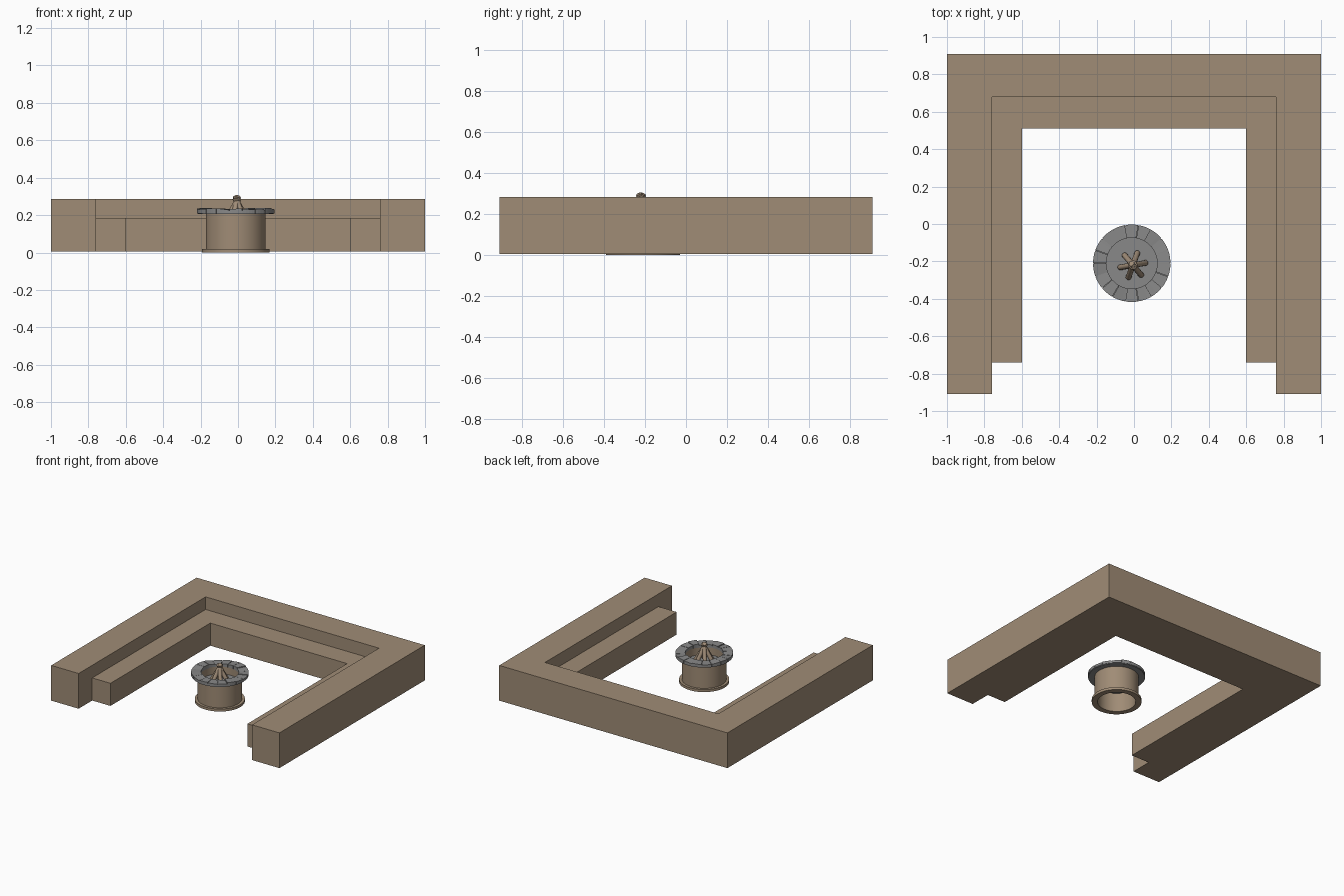
import bpy, bmesh, math, random
from mathutils import Vector

if "Cube" in bpy.data.objects:
    bpy.data.objects.remove(bpy.data.objects["Cube"])

random.seed(4)
CX, CY = -0.012, -0.21          # fire pit centre


def material(name, rgb):
    m = bpy.data.materials.new(name)
    m.diffuse_color = (*rgb, 1)
    m.use_nodes = True
    m.node_tree.nodes["Principled BSDF"].inputs["Base Color"].default_value = m.diffuse_color
    return m


TAN = material("tan stone", (0.35, 0.262, 0.18))
GREY = material("grey stone", (0.25, 0.25, 0.25))
WOOD = material("log wood", (0.35, 0.262, 0.185))


def finish(name, bm, mat, smooth=False):
    bmesh.ops.recalc_face_normals(bm, faces=bm.faces[:])
    me = bpy.data.meshes.new(name)
    bm.to_mesh(me)
    bm.free()
    me.materials.append(mat)
    ob = bpy.data.objects.new(name, me)
    bpy.context.collection.objects.link(ob)
    if smooth:
        bpy.ops.object.select_all(action='DESELECT')
        ob.select_set(True)
        bpy.context.view_layer.objects.active = ob
        bpy.ops.object.shade_smooth_by_angle(angle=math.radians(35))
    return ob


def u_wall(name, xo, yo, xi, yi, front, z0, z1):
    """U-shaped prism, open towards the front."""
    pts = [(-xo, front), (-xo, yo), (xo, yo), (xo, front),
           (xi, front), (xi, yi), (-xi, yi), (-xi, front)]
    bm = bmesh.new()
    face = bm.faces.new([bm.verts.new((x, y, z0)) for x, y in pts])
    ext = bmesh.ops.extrude_face_region(bm, geom=[face])
    top = [v for v in ext["geom"] if isinstance(v, bmesh.types.BMVert)]
    bmesh.ops.translate(bm, verts=top, vec=(0, 0, z1 - z0))
    return finish(name, bm, TAN)


def lathe(name, profile, mat, closed=True, n=64):
    """Spin an (r, z) profile about the pit axis."""
    bm = bmesh.new()
    rings = [[bm.verts.new((CX + r * math.cos(2 * math.pi * i / n),
                            CY + r * math.sin(2 * math.pi * i / n), z))
              for i in range(n)] for r, z in profile]
    pairs = list(zip(rings, rings[1:] + rings[:1]))
    for a, b in pairs if closed else pairs[:-1]:
        for i in range(n):
            j = (i + 1) % n
            bm.faces.new((a[i], a[j], b[j], b[i]))
    return finish(name, bm, mat, True)


def tube(r0, r1, z0, z1):
    return [(r0, z0), (r1, z0), (r1, z1), (r0, z1)]


# Surrounding back wall and the lower bench inside it
u_wall("back_wall", 1.0, 0.91, 0.76, 0.68, -0.91, 0.006, 0.285)
u_wall("bench_seat", 0.76, 0.68, 0.60, 0.51, -0.74, 0.006, 0.185)

# Fire pit: foot ring, hollow body, lip under the cap stones
lathe("pit_foot", tube(0.138, 0.18, 0.0, 0.02), TAN)
lathe("pit_body", tube(0.138, 0.16, 0.01, 0.21), TAN)
lathe("cap_bed", tube(0.138, 0.203, 0.205, 0.224), GREY)

# Ash bed inside the pit
bm = bmesh.new()
bmesh.ops.create_circle(bm, cap_ends=True, segments=48, radius=0.139)
bmesh.ops.translate(bm, verts=bm.verts[:], vec=(CX, CY, 0.15))
finish("ash_bed", bm, GREY)

# Ring of uneven wedge-shaped cap stones
bm = bmesh.new()
COUNT = 18
for k in range(COUNT):
    a0 = 2 * math.pi * (k + 0.02) / COUNT
    a1 = 2 * math.pi * (k + 0.98) / COUNT
    zs = [0.232 + random.uniform(-0.005, 0.006) for _ in range(2)]
    steps = 4
    cols = []
    for s in range(steps + 1):
        t = s / steps
        a = a0 + (a1 - a0) * t
        zt = zs[0] * (1 - t) + zs[1] * t
        cols.append([bm.verts.new((CX + r * math.cos(a), CY + r * math.sin(a), z))
                     for r, z in tube(0.136, 0.207, 0.209, zt)])
    for a, b in zip(cols, cols[1:]):
        for i in range(4):
            j = (i + 1) % 4
            bm.faces.new((a[i], a[j], b[j], b[i]))
    bm.faces.new(cols[0])
    bm.faces.new(cols[-1])
finish("cap_stones", bm, GREY)

# Teepee of leaning logs
for k in range(6):
    a = math.radians(10 + 60 * k)
    d = Vector((math.cos(a), math.sin(a), 0))
    centre = Vector((-0.006, -0.22, 0))
    p = centre + d * 0.07 + Vector((0, 0, 0.155))
    q = centre - d * 0.012 + Vector((0, 0, 0.292 + 0.004 * (k % 3)))
    axis = q - p
    bm = bmesh.new()
    bmesh.ops.create_cone(bm, cap_ends=True, segments=12, radius1=0.015,
                          radius2=0.015, depth=axis.length)
    rot = axis.to_track_quat('Z', 'Y').to_matrix()
    bmesh.ops.rotate(bm, verts=bm.verts[:], matrix=rot, cent=(0, 0, 0))
    bmesh.ops.translate(bm, verts=bm.verts[:], vec=(p + q) / 2)
    finish(f"log_{k + 1}", bm, WOOD, True)
